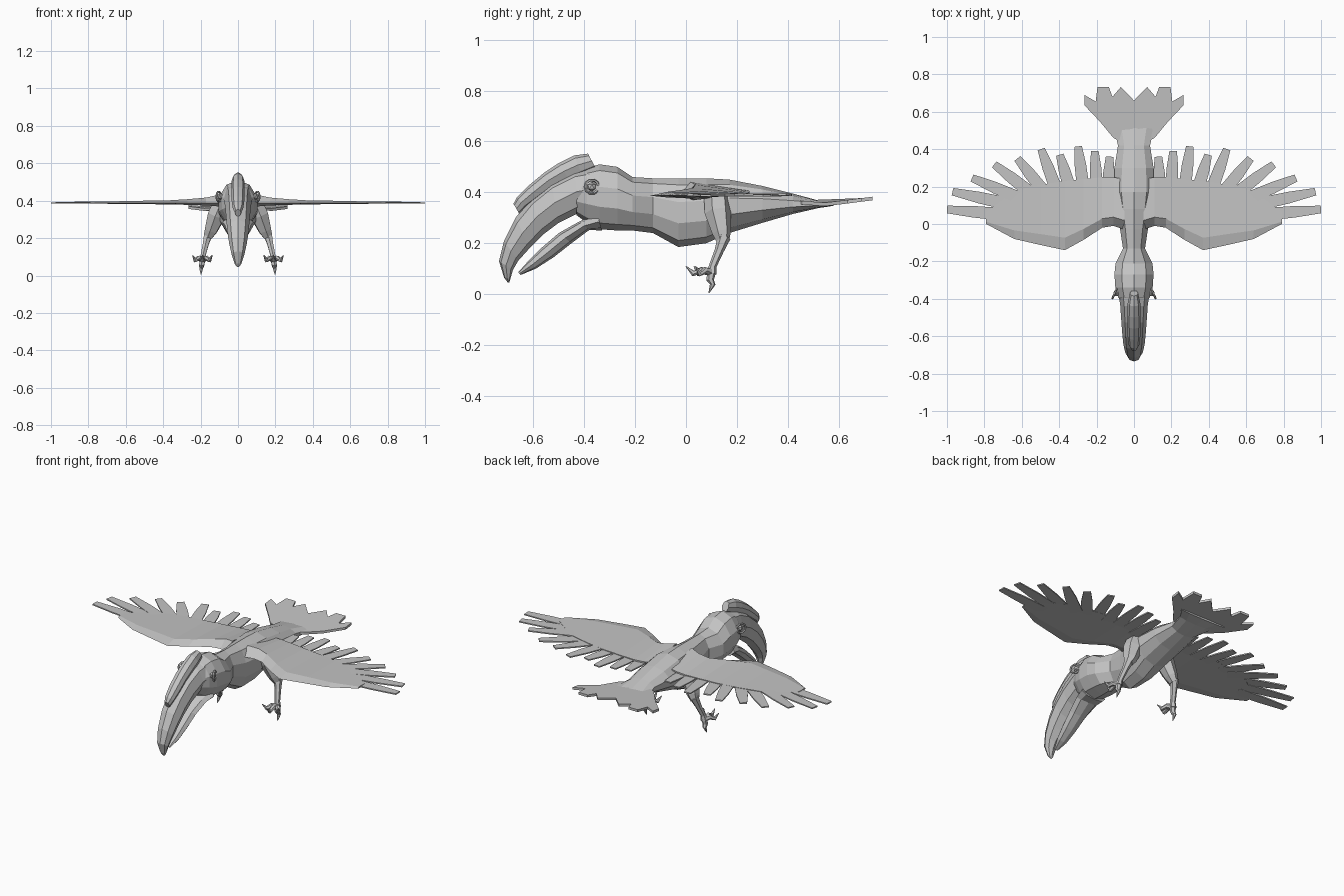
import bpy, bmesh, math
from mathutils import Vector

if "Cube" in bpy.data.objects:
    bpy.data.objects.remove(bpy.data.objects["Cube"])

grey = bpy.data.materials.new("plain_grey")
grey.use_nodes = True
grey.diffuse_color = (0.55, 0.55, 0.55, 1)
grey.node_tree.nodes["Principled BSDF"].inputs["Base Color"].default_value = (0.55, 0.55, 0.55, 1)


def finish(name, bm, mirror=False):
    bmesh.ops.recalc_face_normals(bm, faces=bm.faces)
    mesh = bpy.data.meshes.new(name)
    bm.to_mesh(mesh)
    bm.free()
    mesh.materials.append(grey)
    obj = bpy.data.objects.new(name, mesh)
    bpy.context.collection.objects.link(obj)
    if mirror:
        obj.modifiers.new("mirror", "MIRROR").use_mirror_merge = False
    return obj


def skin(bm, rings):
    """Join a row of equal rings and cap both ends."""
    loops = [[bm.verts.new(p) for p in ring] for ring in rings]
    n = len(loops[0])
    for a, b in zip(loops, loops[1:]):
        for i in range(n):
            j = (i + 1) % n
            bm.faces.new((a[i], a[j], b[j], b[i]))
    bm.faces.new(loops[0][::-1])
    bm.faces.new(loops[-1])


def profile_loft(name, sections, sides=10):
    """Each section: top (y, z), bottom (y, z), half width."""
    bm = bmesh.new()
    rings = []
    for ty, tz, by, bz, w in sections:
        ring = []
        for k in range(sides):
            a = 2 * math.pi * k / sides
            t = 0.5 + 0.5 * math.cos(a)
            ring.append((w * math.sin(a), by + (ty - by) * t, bz + (tz - bz) * t))
        rings.append(ring)
    skin(bm, rings)
    return finish(name, bm)


def tube(bm, points, radii, sides=6):
    pts = [Vector(p) for p in points]
    rings = []
    for i, p in enumerate(pts):
        d = (pts[min(i + 1, len(pts) - 1)] - pts[max(i - 1, 0)]).normalized()
        u = d.cross(Vector((0.9, 0.1, 0.3))).normalized()
        v = d.cross(u)
        rings.append([p + radii[i] * (u * math.cos(a) + v * math.sin(a))
                      for a in (2 * math.pi * k / sides for k in range(sides))])
    skin(bm, rings)


def plate(bm, outline, height, thick):
    skin(bm, [[(x, y, height(x, y) + s * thick / 2) for x, y in outline] for s in (-1, 1)])


# Head, neck and trunk, flattening toward the tail
trunk = [(-.43, .465, .31, .065), (-.39, .495, .28, .09), (-.34, .51, .255, .105),
         (-.27, .50, .25, .11), (-.21, .46, .25, .104), (-.13, .455, .24, .062),
         (-.03, .455, .185, .078), (.08, .455, .20, .10), (.17, .45, .24, .115),
         (.30, .425, .28, .11), (.42, .395, .315, .09), (.52, .368, .338, .115),
         (.58, .36, .347, .16)]
profile_loft("body", [(y, t, y, b, w) for y, t, b, w in trunk])

# Bill halves and the ridge on top
profile_loft("upper_bill", [
    (-.36, .50, -.36, .33, .085), (-.44, .485, -.42, .32, .074), (-.53, .44, -.50, .28, .068),
    (-.61, .375, -.56, .235, .063), (-.67, .30, -.615, .18, .057), (-.715, .21, -.66, .13, .047),
    (-.735, .13, -.68, .095, .034), (-.715, .065, -.69, .06, .018), (-.70, .045, -.695, .045, .005)], 8)
profile_loft("lower_bill", [
    (-.35, .32, -.33, .25, .082), (-.42, .285, -.38, .252, .07), (-.50, .24, -.45, .20, .055),
    (-.57, .18, -.52, .145, .045), (-.62, .13, -.59, .10, .033), (-.66, .085, -.65, .075, .012)], 8)
profile_loft("casque", [
    (-.385, .552, -.355, .495, .022), (-.44, .545, -.41, .47, .034), (-.50, .515, -.46, .45, .036),
    (-.56, .475, -.52, .42, .036), (-.62, .425, -.58, .375, .034), (-.665, .38, -.63, .34, .028),
    (-.678, .355, -.655, .315, .016)], 8)

# Eyes: ball with a raised rim
bm = bmesh.new()
eye = Vector((.099, -.37, .422))
rim = [eye + Vector((.004 - .012 * math.cos(a), .027 * math.cos(a), .027 * math.sin(a)))
       for a in (2 * math.pi * k / 10 for k in range(11))]
tube(bm, rim, [.006] * 11, 5)
ball = bmesh.ops.create_icosphere(bm, subdivisions=1, radius=.019)
bmesh.ops.translate(bm, verts=ball["verts"], vec=eye - Vector((.006, 0, 0)))
finish("eyes", bm, True)

# Wing panels: x, leading y, trailing y, mid height, thickness
bm = bmesh.new()
rings = []
for x, lead, trail, z, t in [(.05, -.03, .24, .405, .07), (.11, -.01, .25, .40, .06),
                             (.17, -.02, .25, .396, .042), (.27, -.085, .24, .393, .03),
                             (.37, -.14, .23, .391, .022), (.50, -.112, .21, .391, .018),
                             (.64, -.08, .175, .39, .014), (.79, 0, .065, .39, .01)]:
    front = lead + .18 * (trail - lead)
    rings.append([(x, lead, z - t * .2), (x, front, z + t / 2), (x, trail, z + .004),
                  (x, trail, z - .004), (x, front, z - t / 2)])
skin(bm, rings)
finish("wings", bm, True)

# Flight feathers fanned along the trailing edge
bm = bmesh.new()
roots = [(.68, .05), (.64, .10), (.58, .125), (.53, .15), (.47, .16),
         (.41, .17), (.34, .18), (.27, .18), (.2, .18), (.14, .15)]
tips = [(1, .078), (.98, .175), (.875, .25), (.755, .325), (.63, .358),
        (.50, .41), (.40, .38), (.30, .425), (.21, .40), (.13, .37)]
for i, (root, tip) in enumerate(zip(roots, tips)):
    a, b = Vector(root), Vector(tip)
    d = (b - a).normalized()
    n = Vector((-d.y, d.x))
    m = a.lerp(b, .55)
    outline = [a - n * .034, m - n * .031, b - n * .02 - d * .01,
               b + n * .02 - d * (.01 if i else 0), m + n * .031, a + n * .034]
    if i == 0:
        outline = [Vector((min(p.x, 1), p.y)) for p in outline]
        outline[2].x = 1
    level = .388 + .0015 * (i % 3)
    plate(bm, outline, lambda x, y: level, .007)
finish("flight_feathers", bm, True)

# Tail fan
half = [(.07, .733), (.115, .68), (.135, .733), (.195, .733), (.205, .655),
        (.265, .69), (.265, .635), (.18, .545), (.11, .46), (.07, .44)]
fan = [(0, .66)] + half + [(-x, y) for x, y in reversed(half)]
bm = bmesh.new()
plate(bm, fan, lambda x, y: .352 + max(0, y - .55) * .13 + max(0, .55 - y) * .08, .014)
finish("tail_fan", bm)

# Legs
bm = bmesh.new()
tube(bm, [(.085, .12, .39), (.115, .125, .32), (.145, .14, .24), (.16, .145, .205)],
     [.05, .052, .037, .024])
tube(bm, [(.158, .15, .225), (.172, .13, .17), (.186, .105, .11), (.19, .10, .08)],
     [.026, .018, .015, .02])
finish("legs", bm, True)

# Feet: three toes forward with hooked claws, one hanging down
bm = bmesh.new()
foot = Vector((.19, .10, .085))
for reach in [(-.042, -.055), (0, -.08), (.042, -.05)]:
    r = Vector((reach[0], reach[1], 0))
    tube(bm, [foot, foot + r * .5 + Vector((0, 0, .008)), foot + r * .9 - Vector((0, 0, .004)),
              foot + r * 1.25 + Vector((0, 0, .024))], [.016, .014, .012, .002])
tube(bm, [foot, (.194, .095, .055), (.197, .105, .038), (.198, .09, .005)],
     [.017, .015, .011, .002])
finish("feet", bm, True)
